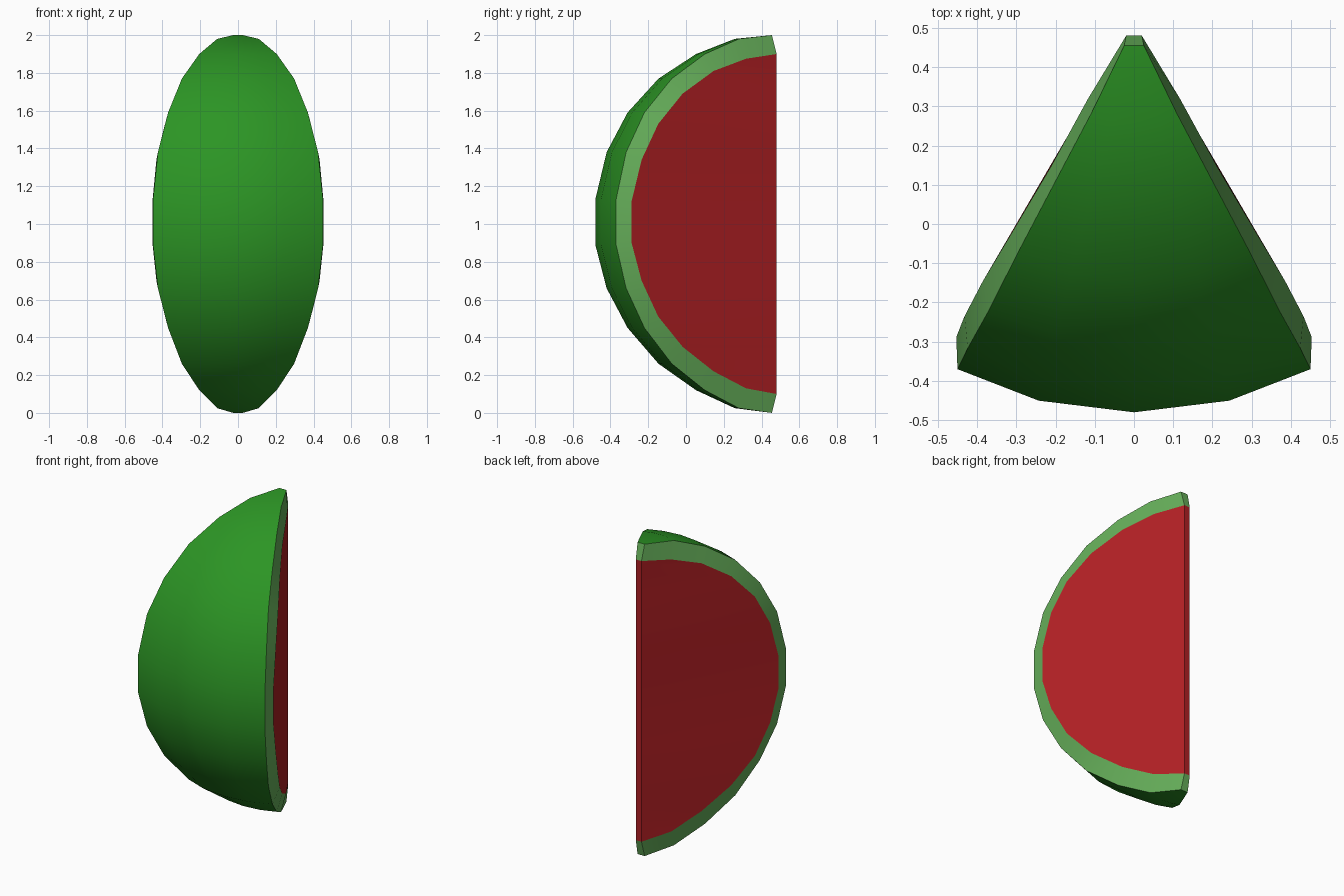
import bpy, bmesh, math
from mathutils import Vector

if "Cube" in bpy.data.objects:
    bpy.data.objects.remove(bpy.data.objects["Cube"])

# Cut-edge profiles, top to bottom: (half width, y, z)
HALF_X = [.025, .11, .205, .297, .37, .424, .45]
HALF_Y = [.455, .28, .10, -.075, -.22, -.317, -.37]
OUT_Z = [2.0, 1.98, 1.90, 1.77, 1.59, 1.38, 1.13, .89, .66, .45, .26, .12, .025, 0]
IN_X = [.02, .118, .212, .309, .386, .432, .453]
IN_Y = [.48, .318, .146, -.018, -.147, -.235, -.288]
IN_Z = [1.9, 1.875, 1.81, 1.69, 1.53, 1.34, 1.12, .90, .70, .51, .35, .22, .13, .10]


def profile(xs, ys, zs):
    return list(zip(xs + xs[::-1], ys + ys[::-1], zs))


def mirrored(p):
    return (-p[0], p[1], p[2])


def surface(name, rows, color, cyclic=False):
    """Skin a grid of points with quads, all facing out of the convex slice."""
    bm = bmesh.new()
    grid = [[bm.verts.new(p) for p in row] for row in rows]
    n = len(grid)
    for i in range(n if cyclic else n - 1):
        a, b = grid[i], grid[(i + 1) % n]
        for j in range(len(a) - 1):
            bm.faces.new((a[j], a[j + 1], b[j + 1], b[j]))
    bmesh.ops.remove_doubles(bm, verts=bm.verts, dist=1e-4)
    bm.normal_update()
    for f in bm.faces:
        if f.normal.dot(f.calc_center_median() - Vector((0, .1, 1))) < 0:
            f.normal_flip()
    me = bpy.data.meshes.new(name)
    bm.to_mesh(me)
    bm.free()
    ob = bpy.data.objects.new(name, me)
    bpy.context.collection.objects.link(ob)
    mat = bpy.data.materials.new(name + "_color")
    mat.diffuse_color = (*color, 1)
    mat.use_nodes = True
    mat.node_tree.nodes["Principled BSDF"].inputs["Base Color"].default_value = mat.diffuse_color
    me.materials.append(mat)
    bpy.ops.object.select_all(action='DESELECT')
    ob.select_set(True)
    bpy.context.view_layer.objects.active = ob
    bpy.ops.object.shade_smooth_by_angle(angle=math.radians(30))


outer = profile(HALF_X, HALF_Y, OUT_Z)
inner = profile(IN_X, IN_Y, IN_Z)

# Dark outer skin: each row bows forward between the two cut edges
rows = []
for x, y, z in outer:
    bow = .11 * (x - .025) / .425
    rows.append([(x * u, y - bow * d, z)
                 for u, d in ((-1, 0), (-.54, .73), (0, 1), (.54, .73), (1, 0))])
surface("skin", rows, (.025, .30, .018))

# Pale rind: a closed ribbon round both cut faces
right = [[o, i] for o, i in zip(outer, inner)]
left = [[mirrored(o), mirrored(i)] for o, i in reversed(right)]
surface("rind", right + left, (.13, .42, .10), cyclic=True)

# Red flesh: both cut faces and the narrow back edge
rows = [[p, (.02, .48, p[2]), (-.02, .48, p[2]), mirrored(p)] for p in inner]
surface("flesh", rows, (.43, .014, .017))
